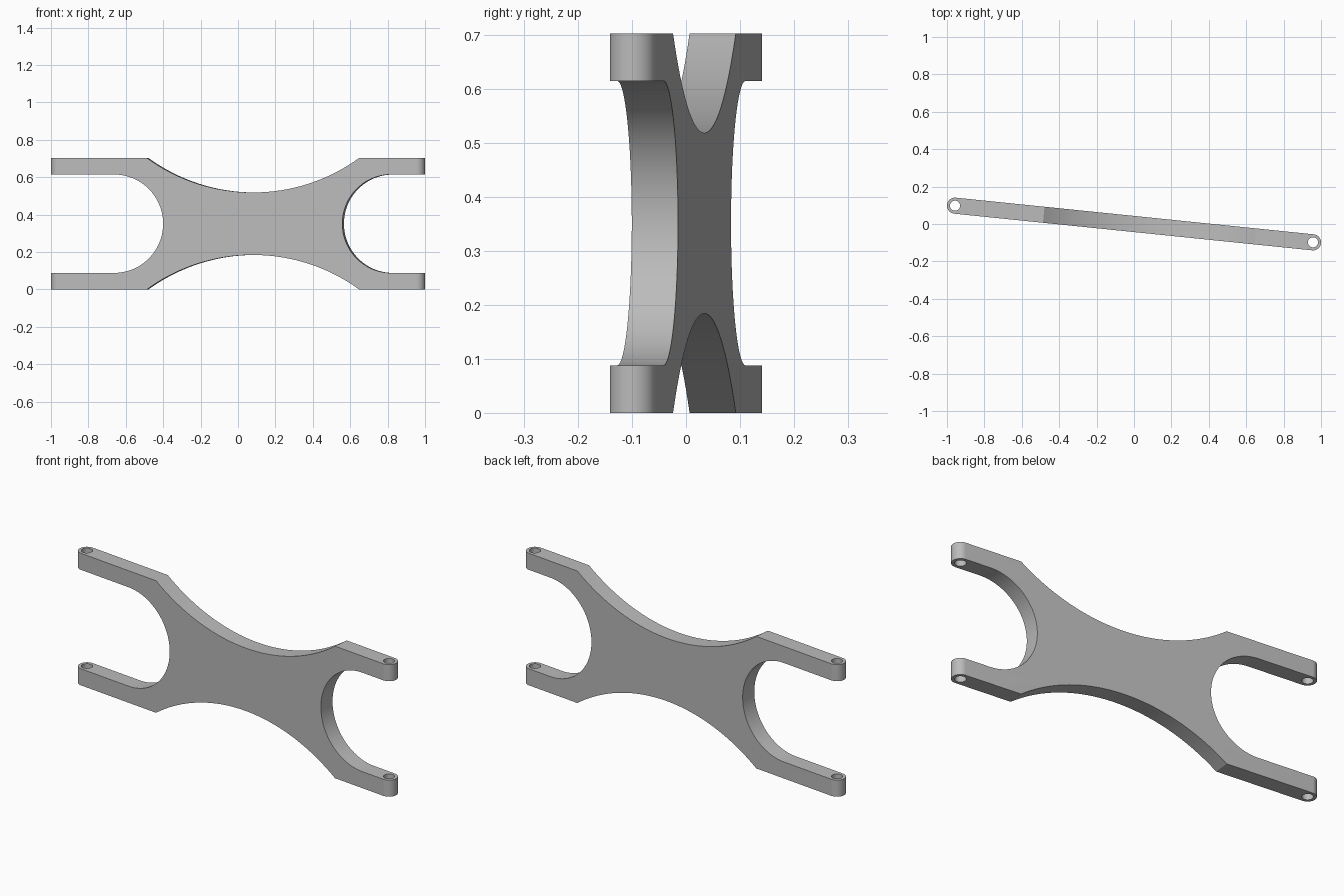
import bpy, bmesh
from math import sin, cos, pi, atan2, hypot, radians
from mathutils import Matrix

cube = bpy.data.objects.get("Cube")
if cube:
    bpy.data.objects.remove(cube, do_unlink=True)

HEIGHT = 0.702
MID = HEIGHT / 2
END_R = 0.043              # rounded end radius, half the plate thickness
PIN_X, PIN_Y = 0.957, 0.098
HALF = hypot(PIN_X, PIN_Y)
TILT = -atan2(PIN_Y, PIN_X)


def arc(cx, cy, r, start, end, steps):
    angles = [start + (end - start) * i / steps for i in range(steps + 1)]
    return [(cx + r * cos(a), cy + r * sin(a)) for a in angles]


def prism(name, outline, low, high, through_plate=False):
    """Extrude an outline along z, or along y for cuts through the plate."""
    def place(p, d):
        return (p[0], d, p[1]) if through_plate else (p[0], p[1], d)
    bm = bmesh.new()
    bottom = [bm.verts.new(place(p, low)) for p in outline]
    top = [bm.verts.new(place(p, high)) for p in outline]
    bm.faces.new(bottom)
    bm.faces.new(top)
    for i in range(len(outline)):
        j = (i + 1) % len(outline)
        bm.faces.new((bottom[i], bottom[j], top[j], top[i]))
    bmesh.ops.recalc_face_normals(bm, faces=bm.faces[:])
    mesh = bpy.data.meshes.new(name)
    bm.to_mesh(mesh)
    bm.free()
    obj = bpy.data.objects.new(name, mesh)
    bpy.context.collection.objects.link(obj)
    return obj


# Plate with rounded ends
plate = prism("control_arm",
              arc(HALF, 0, END_R, -pi / 2, pi / 2, 32)
              + arc(-HALF, 0, END_R, pi / 2, 3 * pi / 2, 32), 0, HEIGHT)

cutters = []

# Round-bottomed slots that form the fork at each end
SLOT_R = 0.263
for side, apex in ((-1, -0.398), (1, 0.565)):
    centre = apex + side * SLOT_R
    outline = arc(centre, MID, SLOT_R, pi / 2, pi / 2 + side * pi, 64)
    outline += [(side * 1.2, MID - side * SLOT_R * side),
                (side * 1.2, MID + SLOT_R)]
    cutters.append(prism("slot_cutter", outline, -0.2, 0.2, True))

# Shallow waist curves on the upper and lower edges
WAIST_X, CHORD, DEPTH = 0.085, 0.57, 0.184
WAIST_R = (CHORD ** 2 + DEPTH ** 2) / (2 * DEPTH)
for z in (HEIGHT - DEPTH + WAIST_R, DEPTH - WAIST_R):
    outline = arc(WAIST_X, z, WAIST_R, 0, 2 * pi, 160)[:-1]
    cutters.append(prism("waist_cutter", outline, -0.2, 0.2, True))

# Pin holes through both prongs of each fork
for x in (-HALF, HALF):
    outline = arc(x, 0, 0.027, 0, 2 * pi, 40)[:-1]
    cutters.append(prism("pin_cutter", outline, -0.1, HEIGHT + 0.1))

bpy.ops.object.select_all(action='DESELECT')
plate.select_set(True)
bpy.context.view_layer.objects.active = plate
for cutter in cutters:
    cutter.hide_render = True
    mod = plate.modifiers.new("cut", 'BOOLEAN')
    mod.operation = 'DIFFERENCE'
    mod.solver = 'EXACT'
    mod.object = cutter
    bpy.ops.object.modifier_apply(modifier=mod.name)
    bpy.data.objects.remove(cutter, do_unlink=True)

# Turn the plate to its diagonal stance
plate.data.transform(Matrix.Rotation(TILT, 4, 'Z'))
bpy.ops.object.shade_smooth_by_angle(angle=radians(25))

# Plain grey finish
grey = bpy.data.materials.new("grey_metal")
grey.use_nodes = True
colour = (0.5, 0.5, 0.5, 1)
grey.diffuse_color = colour
grey.node_tree.nodes["Principled BSDF"].inputs["Base Color"].default_value = colour
plate.data.materials.clear()
plate.data.materials.append(grey)
